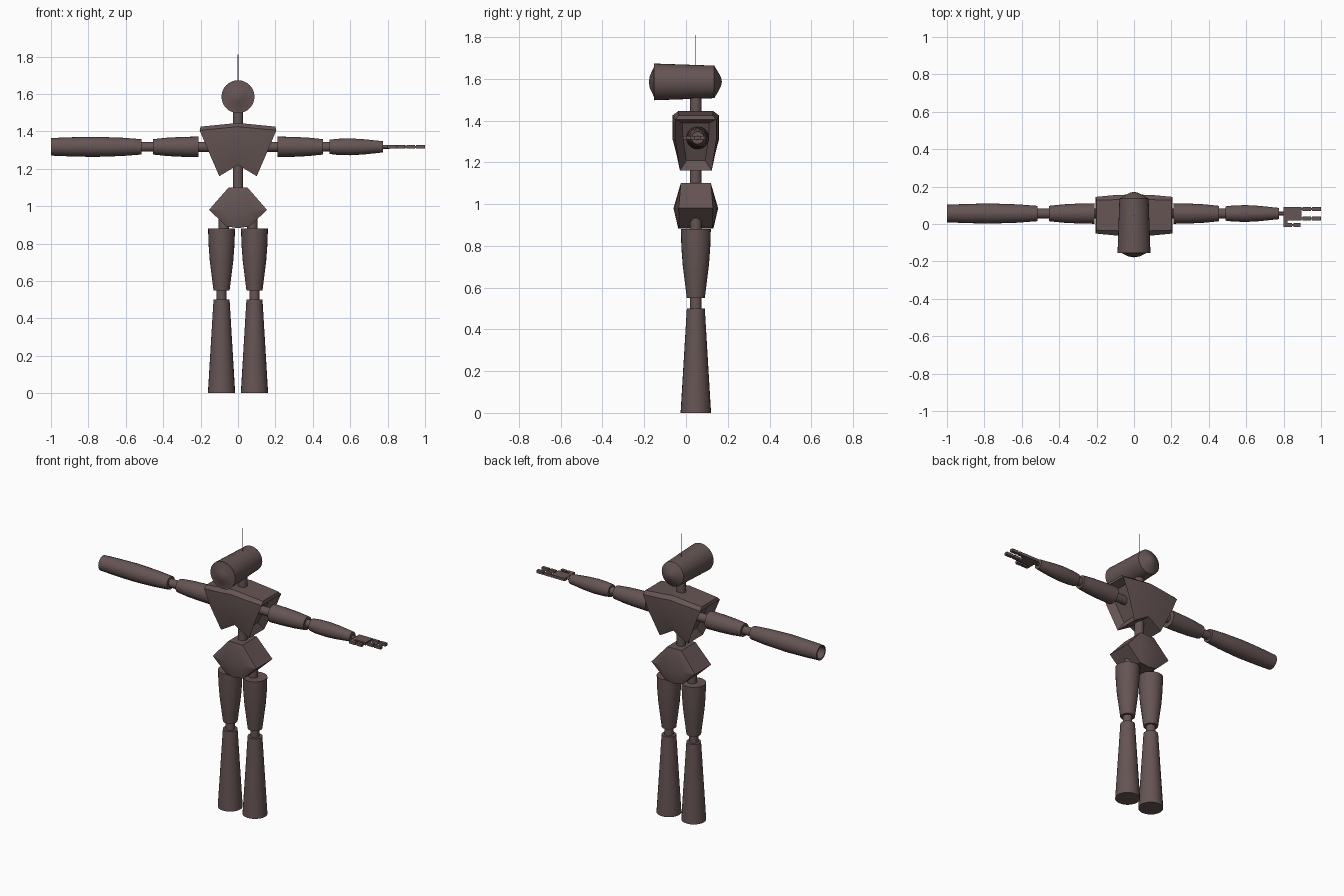
import bpy, bmesh, math
from mathutils import Vector

if "Cube" in bpy.data.objects:
    bpy.data.objects.remove(bpy.data.objects["Cube"])

mat = bpy.data.materials.new("dark_brown")
mat.diffuse_color = (0.13, 0.09, 0.088, 1)
mat.use_nodes = True
mat.node_tree.nodes["Principled BSDF"].inputs["Base Color"].default_value = mat.diffuse_color


def finish(name, bm, smooth=True):
    bmesh.ops.remove_doubles(bm, verts=bm.verts, dist=1e-5)
    bmesh.ops.recalc_face_normals(bm, faces=bm.faces)
    me = bpy.data.meshes.new(name)
    bm.to_mesh(me)
    bm.free()
    ob = bpy.data.objects.new(name, me)
    bpy.context.collection.objects.link(ob)
    me.materials.append(mat)
    if smooth:
        bpy.ops.object.select_all(action='DESELECT')
        ob.select_set(True)
        bpy.context.view_layer.objects.active = ob
        bpy.ops.object.shade_smooth_by_angle(angle=math.radians(30))
    return ob


def lathe(name, axis, centre, profile, n=24):
    """Revolve (position, radius) pairs round an axis; centre = the other two coordinates."""
    bm = bmesh.new()
    rings = []
    for p, r in profile:
        ring = []
        for i in range(n):
            a = 2 * math.pi * i / n
            co = [centre[0] + r * math.cos(a), centre[1] + r * math.sin(a)]
            co.insert(axis, p)
            ring.append(bm.verts.new(co))
        rings.append(ring)
    for a, b in zip(rings, rings[1:]):
        for i in range(n):
            j = (i + 1) % n
            bm.faces.new((a[i], a[j], b[j], b[i]))
    for ring, (p, r) in ((rings[0], profile[0]), (rings[-1], profile[-1])):
        if r > 0:
            bm.faces.new(ring)
    return finish(name, bm)


def loft(rows, cy, cols=(-1, -0.5, 0, 0.5, 1)):
    """Rows: z centre, z side, half width, half depth centre, half depth side."""
    bm = bmesh.new()
    k = len(cols)
    rings = []
    for zc, zs, w, hc, hs in rows:
        ring = []
        for sign, order in ((-1, cols), (1, cols[::-1])):
            for s in order:
                t = abs(s)
                ring.append(bm.verts.new((s * w, cy + sign * (hc + (hs - hc) * t * t), zc + (zs - zc) * t)))
        rings.append(ring)
    n = 2 * k
    sides = {-1: [], 1: []}
    for row, (a, b) in enumerate(zip(rings, rings[1:])):
        for i in range(n):
            j = (i + 1) % n
            f = bm.faces.new((a[i], a[j], b[j], b[i]))
            if row > 0 and i == k - 1:
                sides[1].append(f)
            if row > 0 and i == n - 1:
                sides[-1].append(f)
    for ring in (rings[0], rings[-1]):
        for i in range(k - 1):
            bm.faces.new((ring[i], ring[i + 1], ring[n - 2 - i], ring[n - 1 - i]))
    bmesh.ops.recalc_face_normals(bm, faces=bm.faces)
    return bm, sides


def box(name, x0, x1, y0, y1, z0, z1):
    bm = bmesh.new()
    bmesh.ops.create_cube(bm, size=1)
    for v in bm.verts:
        v.co = Vector(((x0 + x1) / 2 + v.co.x * (x1 - x0),
                       (y0 + y1) / 2 + v.co.y * (y1 - y0),
                       (z0 + z1) / 2 + v.co.z * (z1 - z0)))
    return finish(name, bm, False)


CY, AY, AZ = 0.047, 0.056, 1.317   # body depth centre, arm axis

# head, antenna and spine
lathe("head", 1, (0, 1.585), [(-0.178, 0), (-0.173, 0.03), (-0.154, 0.07), (-0.154, 0.088),
                              (0.135, 0.078), (0.155, 0.045), (0.168, 0.02), (0.172, 0)], 32)
lathe("antenna", 2, (0, CY), [(1.65, 0.002), (1.81, 0.002)], 8)
lathe("neck", 2, (0, CY), [(1.40, 0.028), (1.53, 0.028)])
lathe("waist", 2, (0, CY), [(1.07, 0.028), (1.24, 0.028)])

# chest with recessed armpits
bm, sides = loft([(1.445, 1.425, 0.2, 0.084, 0.08), (1.425, 1.405, 0.205, 0.111, 0.098),
                  (1.31, 1.31, 0.165, 0.111, 0.098), (1.22, 1.16, 0.1, 0.082, 0.076)], CY)
for faces in sides.values():
    bmesh.ops.inset_region(bm, faces=faces, thickness=0.035, depth=-0.04, use_even_offset=True)
finish("chest", bm)

# pelvis
bm, _ = loft([(1.1, 1.1, 0.05, 0.072, 0.072), (0.98, 0.98, 0.155, 0.107, 0.082),
              (0.882, 0.892, 0.062, 0.084, 0.08)], CY)
finish("pelvis", bm)

# legs and upper arms, both sides
for side, s in (("left", -1), ("right", 1)):
    x = s * 0.088
    lathe(side + "_hip_pin", 2, (s * 0.077, CY), [(0.86, 0.028), (0.955, 0.028)])
    lathe(side + "_thigh", 2, (x, CY), [(0.55, 0.043), (0.63, 0.053), (0.71, 0.063), (0.79, 0.069), (0.88, 0.072)])
    lathe(side + "_knee_pin", 2, (x, CY), [(0.48, 0.027), (0.57, 0.027)])
    lathe(side + "_shin", 2, (x, CY), [(0, 0.073), (0.5, 0.043)])
    lathe(side + "_shoulder_pin", 0, (AY, AZ), [(s * 0.08, 0.027), (s * 0.23, 0.027)])
    lathe(side + "_upper_arm", 0, (AY, AZ), [(s * 0.21, 0.055), (s * 0.3, 0.053), (s * 0.38, 0.049), (s * 0.455, 0.041)])
    lathe(side + "_elbow_pin", 0, (AY, AZ), [(s * 0.44, 0.026), (s * 0.535, 0.026)])

# forearms: plain on the right, hollow barrel on the left
lathe("right_forearm", 0, (AY, AZ), [(0.488, 0.038), (0.53, 0.043), (0.6, 0.045), (0.67, 0.041), (0.775, 0.03)])
lathe("left_barrel", 0, (AY, AZ), [(-0.517, 0.041), (-0.62, 0.049), (-0.77, 0.054), (-0.9, 0.051),
                                   (-1.0, 0.047), (-1.0, 0.038), (-0.8, 0.038)])

# right hand
Z0, Z1 = 1.308, 1.326
lathe("right_wrist_pin", 0, (AY, AZ), [(0.77, 0.011), (0.81, 0.011)], 12)
box("palm", 0.80, 0.895, 0.018, 0.09, Z0, Z1)
for n, y in ((1, 0.08), (2, 0.03)):
    box(f"finger_{n}_core", 0.89, 0.96, y - 0.006, y + 0.006, Z0 + 0.004, Z1 - 0.004)
    for m, (a, b) in enumerate(((0.902, 0.945), (0.953, 1.0))):
        box(f"finger_{n}_segment_{m + 1}", a, b, y - 0.01, y + 0.01, Z0, Z1)
box("thumb_link", 0.80, 0.822, 0, 0.03, Z0, Z1)
box("thumb_core", 0.80, 0.86, -0.011, 0.001, Z0 + 0.004, Z1 - 0.004)
for m, (a, b) in enumerate(((0.80, 0.845), (0.853, 0.89))):
    box(f"thumb_segment_{m + 1}", a, b, -0.015, 0.005, Z0, Z1)
